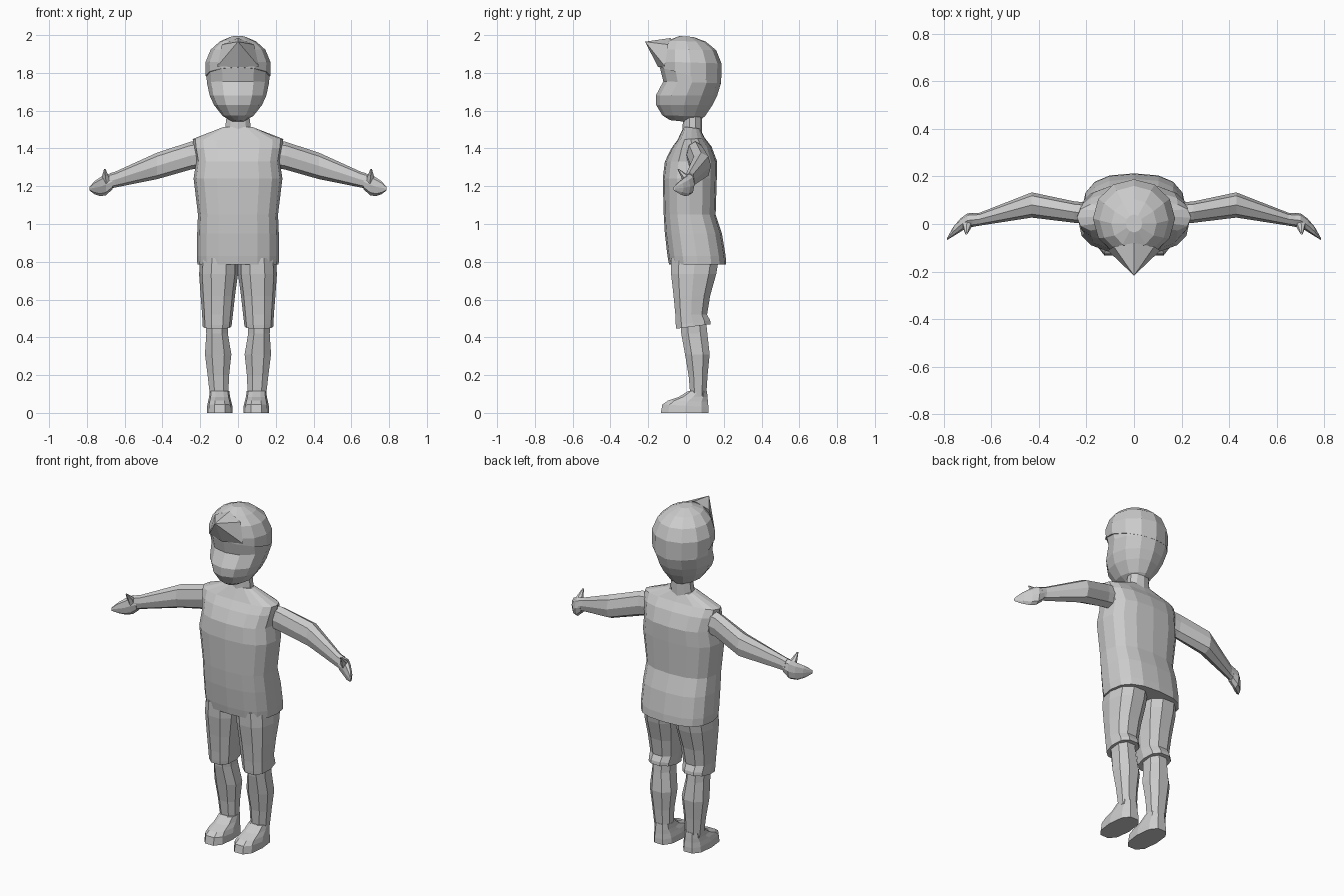
import bpy, bmesh, math
from mathutils import Vector

grey = bpy.data.materials.new("plain_grey")
grey.diffuse_color = (0.6, 0.6, 0.6, 1)


def make(name, rings, mirror=False):
    """Skin a list of point rings, cap both ends, optionally mirror in x."""
    bm = bmesh.new()
    loops = [[bm.verts.new(p) for p in r] for r in rings]
    n = len(loops[0])
    for a, b in zip(loops, loops[1:]):
        for i in range(n):
            j = (i + 1) % n
            bm.faces.new((a[i], a[j], b[j], b[i]))
    bm.faces.new(loops[0][::-1])
    bm.faces.new(loops[-1])
    bmesh.ops.recalc_face_normals(bm, faces=bm.faces)
    return finish(name, bm, mirror)


def finish(name, bm, mirror=False):
    me = bpy.data.meshes.new(name)
    bm.to_mesh(me)
    bm.free()
    me.materials.append(grey)
    ob = bpy.data.objects.new(name, me)
    bpy.context.collection.objects.link(ob)
    if mirror:
        m = ob.modifiers.new("mirror", 'MIRROR')
        m.use_axis[0] = True
    return ob


def unit(n, p, phase=0.0):
    """Points of a rounded-square outline; the first one faces the front."""
    out = []
    for i in range(n):
        t = 2 * math.pi * (i + phase) / n - math.pi / 2
        c, s = math.cos(t), math.sin(t)
        out.append((math.copysign(abs(c) ** (2 / p), c), math.copysign(abs(s) ** (2 / p), s)))
    return out


def upright(rows, n, p=2.0, phase=0.0):
    """Rows: z front, z back, x0, x1, y0, y1."""
    rings = []
    for zf, zb, x0, x1, y0, y1 in rows:
        rings.append([((x0 + x1) / 2 + u * (x1 - x0) / 2, (y0 + y1) / 2 + v * (y1 - y0) / 2,
                       (zf + zb) / 2 + v * (zb - zf) / 2) for u, v in unit(n, p, phase)])
    return rings


def sideways(rows, n):
    """Rows: x, y, z, half depth, half height."""
    return [[(x, y + u * hy, z + v * hz) for u, v in unit(n, 2.2)] for x, y, z, hy, hz in rows]


# Shirt
make("shirt", upright([
    (.785, .785, -.215, .215, -.09, .213),
    (.83, .83, -.218, .218, -.098, .21),
    (.95, .95, -.216, .216, -.112, .19),
    (1.05, 1.05, -.212, .212, -.118, .157),
    (1.24, 1.24, -.235, .235, -.123, .163),
    (1.33, 1.33, -.222, .222, -.112, .165),
    (1.40, 1.41, -.235, .235, -.078, .135),
    (1.445, 1.455, -.24, .24, -.045, .10),
    (1.515, 1.505, -.085, .085, -.012, .075)], 16, 2.6))

# Neck
make("neck", upright([
    (1.46, 1.46, -.08, .08, -.025, .085),
    (1.505, 1.505, -.072, .072, -.018, .085),
    (1.60, 1.60, -.06, .06, -.015, .085)], 10))

# Head: pointed chin, brow set back under the fringe
make("head", upright([
    (1.55, 1.535, -.03, .03, -.085, .055),
    (1.575, 1.57, -.082, .082, -.125, .10),
    (1.63, 1.63, -.127, .127, -.158, .14),
    (1.68, 1.68, -.15, .15, -.16, .165),
    (1.755, 1.745, -.165, .165, -.12, .185),
    (1.835, 1.835, -.168, .168, -.14, .183)], 12))

# Hair cap
make("hair", upright([
    (1.83, 1.74, -.172, .172, -.14, .186),
    (1.86, 1.85, -.173, .173, -.142, .188),
    (1.925, 1.92, -.145, .145, -.13, .16),
    (1.97, 1.965, -.095, .095, -.10, .105),
    (1.995, 1.99, -.035, .035, -.035, .04)], 12))

# Pointed fringe
bm = bmesh.new()
tip, top, low, lo, hi = [bm.verts.new(p) for p in (
    (0, -.217, 1.965), (0, -.08, 1.985), (0, -.147, 1.83), (.11, -.112, 1.835), (.085, -.095, 1.95))]
lo2, hi2 = bm.verts.new((-.11, -.112, 1.835)), bm.verts.new((-.085, -.095, 1.95))
for f in ((tip, top, hi), (tip, hi, lo), (tip, lo, low), (tip, hi2, top),
          (tip, lo2, hi2), (tip, low, lo2), (top, hi2, lo2, low, lo, hi)):
    bm.faces.new(f)
bmesh.ops.recalc_face_normals(bm, faces=bm.faces)
finish("fringe", bm)

# Arms and hands
make("arm", sideways([
    (.19, .045, 1.37, .045, .07),
    (.25, .05, 1.362, .045, .074),
    (.43, .08, 1.307, .053, .07),
    (.65, .02, 1.235, .027, .042),
    (.68, .017, 1.228, .028, .04)], 8), True)
make("hand", sideways([
    (.665, .018, 1.225, .028, .042),
    (.70, .015, 1.208, .03, .056),
    (.73, -.005, 1.197, .028, .05),
    (.76, -.032, 1.192, .02, .034),
    (.786, -.063, 1.187, .004, .01)], 8), True)
make("thumb", upright([
    (1.215, 1.215, .675, .72, -.015, .035),
    (1.255, 1.255, .683, .722, -.028, .015),
    (1.29, 1.29, .70, .71, -.045, -.035)], 6), True)

# Shorts
make("shorts_leg", upright([
    (.82, .82, 0, .20, -.085, .18),
    (.735, .735, 0, .206, -.084, .165),
    (.62, .62, .016, .198, -.07, .132),
    (.52, .52, .027, .19, -.06, .115),
    (.465, .49, .032, .188, -.058, .132),
    (.445, .47, .034, .188, -.056, .134)], 10, 2.4, .5), True)

# Lower legs
make("lower_leg", upright([
    (.50, .50, .05, .175, -.035, .11),
    (.42, .42, .05, .172, -.03, .118),
    (.31, .31, .03, .18, -.01, .13),
    (.20, .20, .043, .165, .01, .118),
    (.09, .09, .048, .152, .02, .11)], 8, 2.3, .5), True)

# Shoes
make("shoe", upright([
    (0, 0, .028, .165, -.138, .125),
    (.045, .03, .03, .163, -.13, .124),
    (.065, .06, .036, .158, -.10, .12),
    (.085, .085, .042, .153, -.04, .117),
    (.115, .115, .046, .15, .008, .113)], 10, 2.6, .5), True)
